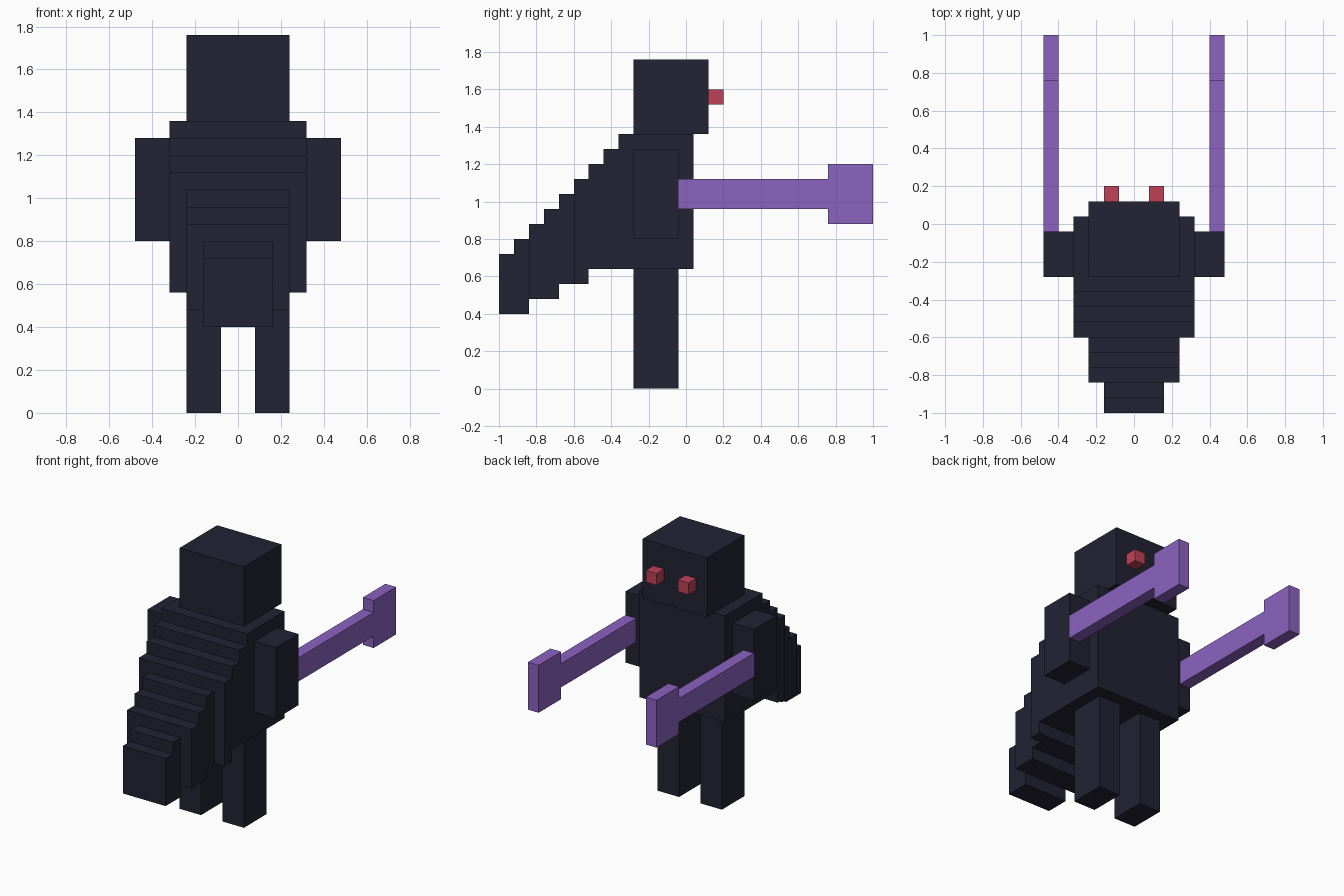
import bpy
import bmesh

U = 0.08  # one block unit

cube = bpy.data.objects.get("Cube")
if cube:
    bpy.data.objects.remove(cube, do_unlink=True)


def material(name, rgb):
    mat = bpy.data.materials.new(name)
    mat.use_nodes = True
    mat.diffuse_color = (*rgb, 1)
    bsdf = next(n for n in mat.node_tree.nodes if n.type == "BSDF_PRINCIPLED")
    bsdf.inputs["Base Color"].default_value = (*rgb, 1)
    return mat


dark = material("dark navy", (0.016, 0.016, 0.034))
purple = material("purple", (0.26, 0.125, 0.53))
red = material("red", (0.52, 0.054, 0.1))


def extrude_profile(name, points, x0, x1, mat):
    """Extrude a side profile of (y, z) points, in block units, from x0 to x1."""
    bm = bmesh.new()
    face = bm.faces.new([bm.verts.new((x0 * U, y * U, z * U)) for y, z in points])
    result = bmesh.ops.extrude_face_region(bm, geom=[face])
    moved = [g for g in result["geom"] if isinstance(g, bmesh.types.BMVert)]
    bmesh.ops.translate(bm, verts=moved, vec=((x1 - x0) * U, 0, 0))
    bmesh.ops.recalc_face_normals(bm, faces=bm.faces)
    mesh = bpy.data.meshes.new(name)
    bm.to_mesh(mesh)
    bm.free()
    mesh.materials.append(mat)
    obj = bpy.data.objects.new(name, mesh)
    bpy.context.collection.objects.link(obj)
    return obj


def box(name, x, y, z, mat):
    profile = [(y[0], z[0]), (y[1], z[0]), (y[1], z[1]), (y[0], z[1])]
    return extrude_profile(name, profile, x[0], x[1], mat)


def stepped(name, half_width, columns, mat):
    """Extrude a staircase outline made of (y0, y1, bottom, top) columns."""
    lower, upper = [], []
    for y0, y1, bottom, top in columns:
        lower += [(y0, bottom), (y1, bottom)]
        upper += [(y0, top), (y1, top)]
    points = list(dict.fromkeys(lower + upper[::-1]))
    return extrude_profile(name, points, -half_width, half_width, mat)


# Torso and back hump, stepping down into a narrowing tail
stepped("torso", 4, [(-7.5, -6.5, 7, 14), (-6.5, -5.5, 8, 15), (-5.5, -4.5, 8, 16),
                     (-4.5, 0.5, 8, 17)], dark)
stepped("tail_middle", 3, [(-10.5, -9.5, 6, 11), (-9.5, -8.5, 6, 12),
                           (-8.5, -7.5, 7, 13)], dark)
stepped("tail_tip", 2, [(-12.5, -11.5, 5, 9), (-11.5, -10.5, 5, 10)], dark)

# Head
box("head", (-3, 3), (-3.5, 1.5), (17, 22), dark)

# Paired parts
for side, s in (("left", 1), ("right", -1)):
    def span(a, b):
        return sorted((s * a, s * b))

    box(side + "_eye", span(1, 2), (1.5, 2.5), (19, 20), red)
    box(side + "_arm", span(4, 6), (-3.5, -0.5), (10, 16), dark)
    box(side + "_leg", span(1, 3), (-3.5, -0.5), (0, 8), dark)
    # Club: a thin shaft with a wider end block
    blade = [(-0.5, 12), (9.5, 12), (9.5, 11), (12.5, 11),
             (12.5, 15), (9.5, 15), (9.5, 14), (-0.5, 14)]
    x0, x1 = span(5, 6)
    extrude_profile(side + "_club", blade, x0, x1, purple)
